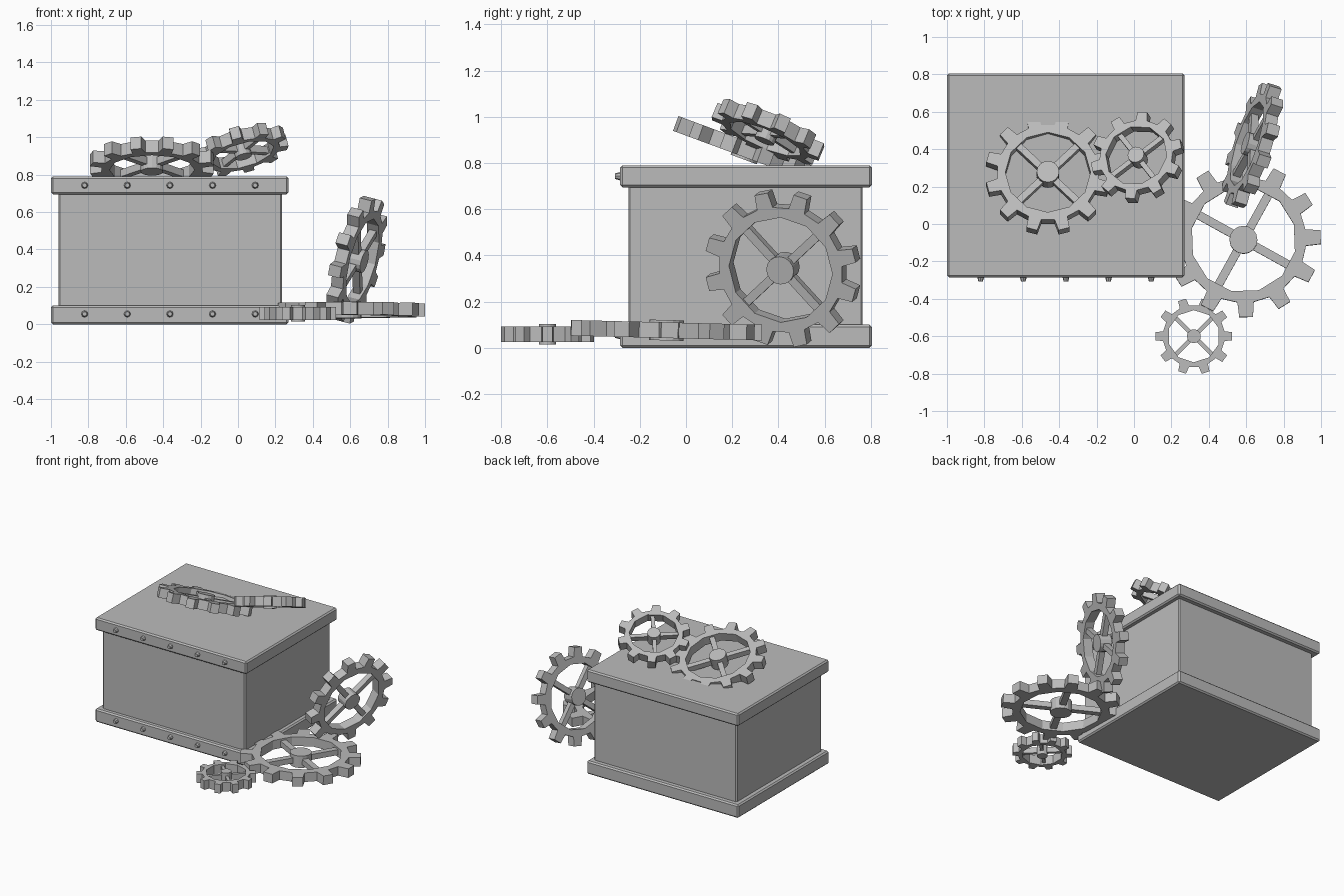
import bpy, bmesh
from math import radians, cos, sin, pi
from mathutils import Vector, Matrix

cube = bpy.data.objects.get("Cube")
if cube:
    bpy.data.objects.remove(cube, do_unlink=True)

GREY = (0.5, 0.5, 0.5, 1)
metal = bpy.data.materials.new("plain grey")
metal.use_nodes = True
metal.diffuse_color = GREY
metal.node_tree.nodes["Principled BSDF"].inputs["Base Color"].default_value = GREY


def add_object(name, bm):
    bmesh.ops.recalc_face_normals(bm, faces=bm.faces)
    mesh = bpy.data.meshes.new(name)
    bm.to_mesh(mesh)
    bm.free()
    mesh.materials.append(metal)
    obj = bpy.data.objects.new(name, mesh)
    bpy.context.collection.objects.link(obj)
    return obj


def box(name, low, high, bevel):
    low, high = Vector(low), Vector(high)
    bm = bmesh.new()
    place = Matrix.Translation((low + high) / 2) @ Matrix.Diagonal((*(high - low), 1))
    bmesh.ops.create_cube(bm, size=1, matrix=place)
    mod = add_object(name, bm).modifiers.new("soft_edge", "BEVEL")
    mod.width, mod.segments = bevel, 1


def gear(name, centre, normal, radius, teeth, tooth_phase, spoke_phase):
    thick = 0.068
    root, hole, hub = radius * 0.81, radius * 0.68, radius * 0.18
    bm = bmesh.new()
    step = 2 * pi / teeth

    def point(r, angle):
        a = angle + radians(tooth_phase)
        return bm.verts.new((r * cos(a), r * sin(a), -thick / 2))

    # toothed rim, drawn flat and then extruded
    inner = [point(hole, (i - 0.5) * step) for i in range(teeth)]
    outer = [[point(r, (i + w) * step) for r, w in
              ((root, -0.25), (radius, -0.17), (radius, 0.17), (root, 0.25))]
             for i in range(teeth)]
    for i in range(teeth):
        j = (i + 1) % teeth
        bm.faces.new([inner[i], *outer[i], inner[j]])
        bm.faces.new([inner[j], outer[i][-1], outer[j][0]])
    grown = bmesh.ops.extrude_face_region(bm, geom=bm.faces[:])["geom"]
    bmesh.ops.translate(bm, vec=(0, 0, thick),
                        verts=[v for v in grown if isinstance(v, bmesh.types.BMVert)])

    # hub and four spokes
    bmesh.ops.create_cone(bm, cap_ends=True, segments=16, radius1=hub, radius2=hub,
                          depth=thick * 1.3)
    for k in range(4):
        turn = Matrix.Rotation(radians(spoke_phase) + k * pi / 2, 4, "Z")
        start, end = hub * 0.8, hole * 1.02
        bmesh.ops.create_cube(bm, size=1, matrix=turn
                              @ Matrix.Translation(((start + end) / 2, 0, 0))
                              @ Matrix.Diagonal((end - start, radius * 0.11, thick * 0.6, 1)))

    # lean the gear along its axis
    z = Vector(normal).normalized()
    ref = Vector((0, 1, 0)) if abs(z.x) > 0.7 else Vector((1, 0, 0))
    x = (ref - z * ref.dot(z)).normalized()
    turn = Matrix((x, z.cross(x), z)).transposed().to_4x4()
    obj = add_object(name, bm)
    obj.matrix_world = Matrix.Translation(centre) @ turn


# crate
box("crate_body", (-0.96, -0.25, 0.05), (0.235, 0.765, 0.75), 0.008)
box("crate_base", (-1, -0.285, 0), (0.27, 0.805, 0.1), 0.01)
box("crate_lid", (-1, -0.285, 0.695), (0.27, 0.805, 0.79), 0.01)

# rivets along the front of base and lid
for row, z in (("base", 0.055), ("lid", 0.743)):
    for i in range(5):
        bm = bmesh.new()
        place = Matrix.Translation((-0.82 + i * 0.228, -0.293, z)) @ Matrix.Rotation(pi / 2, 4, "X")
        bmesh.ops.create_cone(bm, cap_ends=True, segments=8, radius1=0.02, radius2=0.012,
                              depth=0.03, matrix=place)
        add_object(f"{row}_rivet_{i + 1}", bm)

# gears
gear("large_ground_gear", (0.585, -0.085, 0.076), (0, 0.025, 1), 0.415, 12, 2, 61)
gear("small_ground_gear", (0.32, -0.6, 0.058), (0, 0, 1), 0.205, 10, 0, 45)
gear("leaning_gear", (0.635, 0.42, 0.345), (1, -0.32, -0.26), 0.345, 12, 15, 45)
gear("large_lid_gear", (-0.46, 0.265, 0.857), (0, 0.37, 1), 0.335, 12, 15, 45)
gear("small_lid_gear", (0.02, 0.355, 0.935), (-0.27, 0.42, 1), 0.25, 10, 10, 35)
